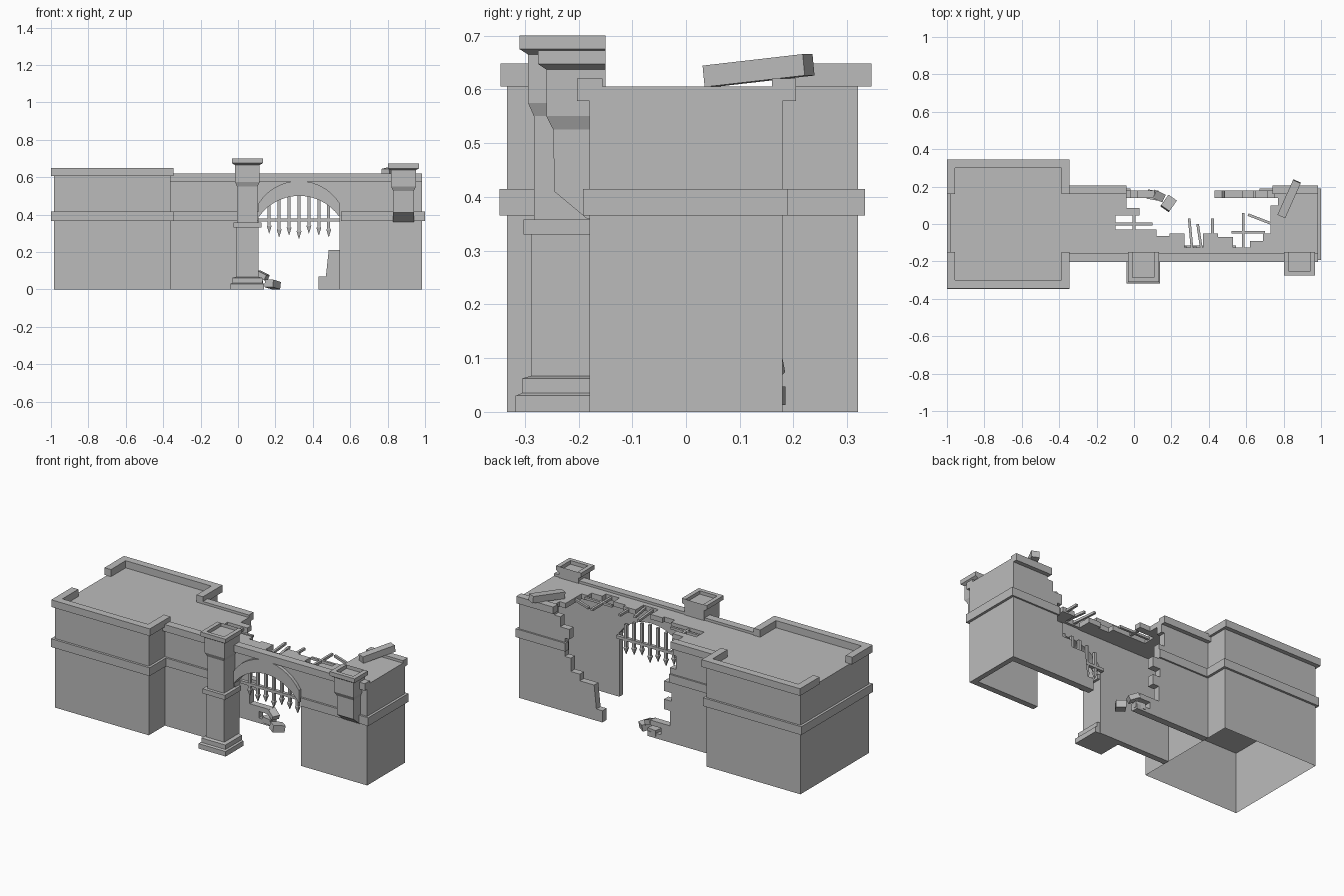
import bpy, bmesh, math
from mathutils import Vector, Matrix

old = bpy.data.objects.get("Cube")
if old:
    bpy.data.objects.remove(old)

stone = bpy.data.materials.new("grey stone")
stone.use_nodes = True
GREY = (0.5, 0.5, 0.5, 1)
stone.diffuse_color = GREY
stone.node_tree.nodes["Principled BSDF"].inputs["Base Color"].default_value = GREY


def finish(name, bm):
    bmesh.ops.recalc_face_normals(bm, faces=bm.faces)
    mesh = bpy.data.meshes.new(name)
    bm.to_mesh(mesh)
    bm.free()
    mesh.materials.append(stone)
    obj = bpy.data.objects.new(name, mesh)
    bpy.context.collection.objects.link(obj)
    return obj


def prism(name, pts, axis, lo, hi):
    """Extrude a flat outline along y (outline in x, z) or z (outline in x, y)."""
    bm = bmesh.new()
    at = (lambda a, b: (a, lo, b)) if axis == "y" else (lambda a, b: (a, b, lo))
    face = bm.faces.new([bm.verts.new(at(a, b)) for a, b in pts])
    new = bmesh.ops.extrude_face_region(bm, geom=[face])["geom"]
    move = Vector((0, hi - lo, 0)) if axis == "y" else Vector((0, 0, hi - lo))
    bmesh.ops.translate(bm, vec=move, verts=[v for v in new if isinstance(v, bmesh.types.BMVert)])
    return finish(name, bm)


def box(name, x, y, z, open_bottom=False):
    bm = bmesh.new()
    bmesh.ops.create_cube(bm, size=1)
    for v in bm.verts:
        v.co = [r[0] if c < 0 else r[1] for c, r in zip(v.co, (x, y, z))]
    if open_bottom:
        bm.faces.ensure_lookup_table()
        low = min(bm.faces, key=lambda f: f.calc_center_median().z)
        bmesh.ops.delete(bm, geom=[low], context="FACES_ONLY")
    return finish(name, bm)


def block(name, size, place, rot):
    """Loose box turned by rot (degrees)."""
    bm = bmesh.new()
    bmesh.ops.create_cube(bm, size=1, matrix=Matrix.Diagonal((*size, 1)))
    obj = finish(name, bm)
    obj.location = place
    obj.rotation_euler = [math.radians(r) for r in rot]
    return obj


def rod(name, a, b, r=0.007):
    a, b = Vector(a), Vector(b)
    obj = block(name, (2 * r, 2 * r, (b - a).length), (a + b) / 2, (0, 0, 0))
    obj.rotation_euler = (b - a).to_track_quat("Z", "Y").to_euler()


def loft(name, rings):
    """Stack of rectangles (x0, x1, y0, y1, z) joined into one solid."""
    bm = bmesh.new()
    loops = [[bm.verts.new(p) for p in ((a, c, z), (b, c, z), (b, d, z), (a, d, z))]
             for a, b, c, d, z in rings]
    for low, top in zip(loops, loops[1:]):
        for i in range(4):
            j = (i + 1) % 4
            bm.faces.new((low[i], low[j], top[j], top[i]))
    bm.faces.new(loops[0])
    bm.faces.new(loops[-1])
    return finish(name, bm)


# Tower: hollow body, string course, parapet with open sides
box("tower_body", (-.985, -.36), (-.333, .32), (0, .605), True)
box("tower_band", (-1, -.345), (-.347, .333), (.365, .415))
for side, y0, y1, e0, e1 in (("front", -.345, -.30, -.30, -.15), ("back", .30, .345, .16, .30)):
    box(f"tower_parapet_{side}", (-1, -.345), (y0, y1), (.605, .648))
    for end, x0, x1 in (("right", -1, -.957), ("left", -.388, -.345)):
        box(f"tower_parapet_{side}_{end}", (x0, x1), (e0, e1), (.605, .648))

# Front wall with arched opening
MID, HALF = .327, .217


def arc(crown, spring, n=14):
    """Points of a shallow arch from left to right."""
    rise = crown - spring
    r = (HALF ** 2 + rise ** 2) / (2 * rise)
    a = math.asin(HALF / r)
    return [(MID + r * math.sin(t), crown - r + r * math.cos(t))
            for t in (a * (2 * i / n - 1) for i in range(n + 1))]


inner, outer = arc(.50, .385), arc(.58, .46)
prism("front_wall", [(-.36, 0), (.11, 0)] + inner + [(.544, 0), (.985, 0), (.985, .6), (-.36, .6)],
      "y", -.18, -.145)
prism("arch_trim", inner + outer[::-1], "y", -.20, -.14)
box("end_wall", (.955, .985), (-.18, .18), (0, .6))

# Ragged back walls
prism("back_wall_left", [
    (.985, 0), (.43, 0), (.43, .07), (.47, .07), (.485, .21), (.58, .21), (.58, .25), (.64, .25),
    (.64, .33), (.68, .33), (.68, .44), (.65, .44), (.65, .5), (.71, .5), (.71, .56), (.75, .56),
    (.75, .6), (.985, .6)], "y", .14, .18)
prism("back_wall_right", [
    (-.36, 0), (.13, 0), (.13, .03), (.04, .03), (.04, .07), (.11, .07), (.11, .1), (-.02, .1),
    (-.02, .19), (.02, .19), (.02, .25), (-.03, .25), (-.03, .3), (.02, .3), (.02, .36),
    (-.02, .36), (-.02, .45), (-.06, .45), (-.06, .53), (-.04, .53), (-.04, .6), (-.36, .6)],
    "y", .14, .18)

# Broken roof slab
prism("roof", [
    (-.36, -.18), (.985, -.18), (.985, .18), (.77, .18), (.77, .1), (.73, .1), (.73, -.05),
    (.69, -.05), (.69, -.09), (.62, -.09), (.62, -.125), (.53, -.125), (.53, -.07), (.45, -.07),
    (.45, -.05), (.37, -.05), (.37, -.125), (.27, -.125), (.27, -.05), (.19, -.05), (.19, -.065),
    (.12, -.065), (.12, -.03), (-.1, -.03), (-.1, .045), (.03, .045), (.03, .085), (-.04, .085),
    (-.04, .18), (-.36, .18)], "z", .575, .605)

# Cornices and bands of the long wall
box("front_cornice", (-.36, .985), (-.203, -.155), (.578, .62))
box("back_cornice_right", (-.36, -.04), (.16, .205), (.578, .62))
box("back_cornice_left", (.74, .985), (.16, .205), (.578, .62))
box("front_band_right", (-.36, .11), (-.192, -.16), (.365, .415))
box("front_band_left", (.55, 1), (-.192, -.16), (.365, .415))
box("end_band", (.97, 1), (-.19, .19), (.365, .415))
box("back_band_right", (-.36, -.02), (.16, .19), (.365, .415))
box("back_band_left", (.67, 1), (.16, .19), (.365, .415))


# Pillars: rings share a centre line, half width and front depth per height
def pillar(name, cx, back, steps):
    loft(name, [(cx - h, cx + h, front, back, z) for h, front, z in steps])


pillar("gate_pillar", .05, -.15, [
    (.09, -.317, 0), (.09, -.317, .03), (.08, -.305, .035), (.08, -.305, .062),
    (.06, -.288, .067), (.06, -.288, .33), (.075, -.302, .33), (.075, -.302, .358),
    (.055, -.283, .358), (.055, -.283, .55), (.066, -.294, .575), (.066, -.294, .665),
    (.083, -.31, .675), (.083, -.31, .7), (.058, -.285, .7), (.058, -.285, .68)])
pillar("broken_pillar", .885, -.15, [
    (.055, -.185, .36), (.055, -.245, .41), (.055, -.247, .525), (.066, -.26, .55),
    (.066, -.26, .637), (.083, -.275, .647), (.083, -.275, .672), (.058, -.25, .672),
    (.058, -.25, .65)])

# Portcullis: cross bar and pointed uprights
box("portcullis_bar", (.11, .545), (-.135, -.115), (.363, .38))
for i, tip in enumerate((.30, .28, .29, .27, .30, .29, .28)):
    x = .167 + i * .053
    h = .008
    top = .5 - 1.6 * (x - MID) ** 2
    loft(f"portcullis_spike_{i}", [
        (x - .001, x + .001, -.126, -.124, tip), (x - .013, x + .013, -.135, -.115, tip + .04),
        (x - h, x + h, -.133, -.117, tip + .045), (x - h, x + h, -.133, -.117, top)])

# Bare bars sticking out of the roof break
bars = [((.295, .03), (.31, -.13)), ((.34, 0), (.36, -.13)), ((.42, .03), (.42, -.07)),
        ((.585, .06), (.585, -.13)), ((.52, -.045), (.7, -.045)), ((.61, .05), (.74, 0)),
        ((-.1, 0), (.1, 0)), ((0, .05), (0, -.04))]
for i, (a, b) in enumerate(bars):
    rod(f"roof_bar_{i}", (*a, .59), (*b, .59))

# Fallen stones and loose beam
block("fallen_stone_large", (.07, .055, .04), (.185, .11, .026), (0, 10, 55))
block("fallen_stone_small", (.06, .045, .03), (.13, .15, .075), (0, 25, -25))
block("fallen_stone_low", (.06, .05, .035), (.1, .155, .03), (0, 0, -10))
block("loose_beam", (.045, .205, .04), (.83, .135, .635), (6, 0, -24))
